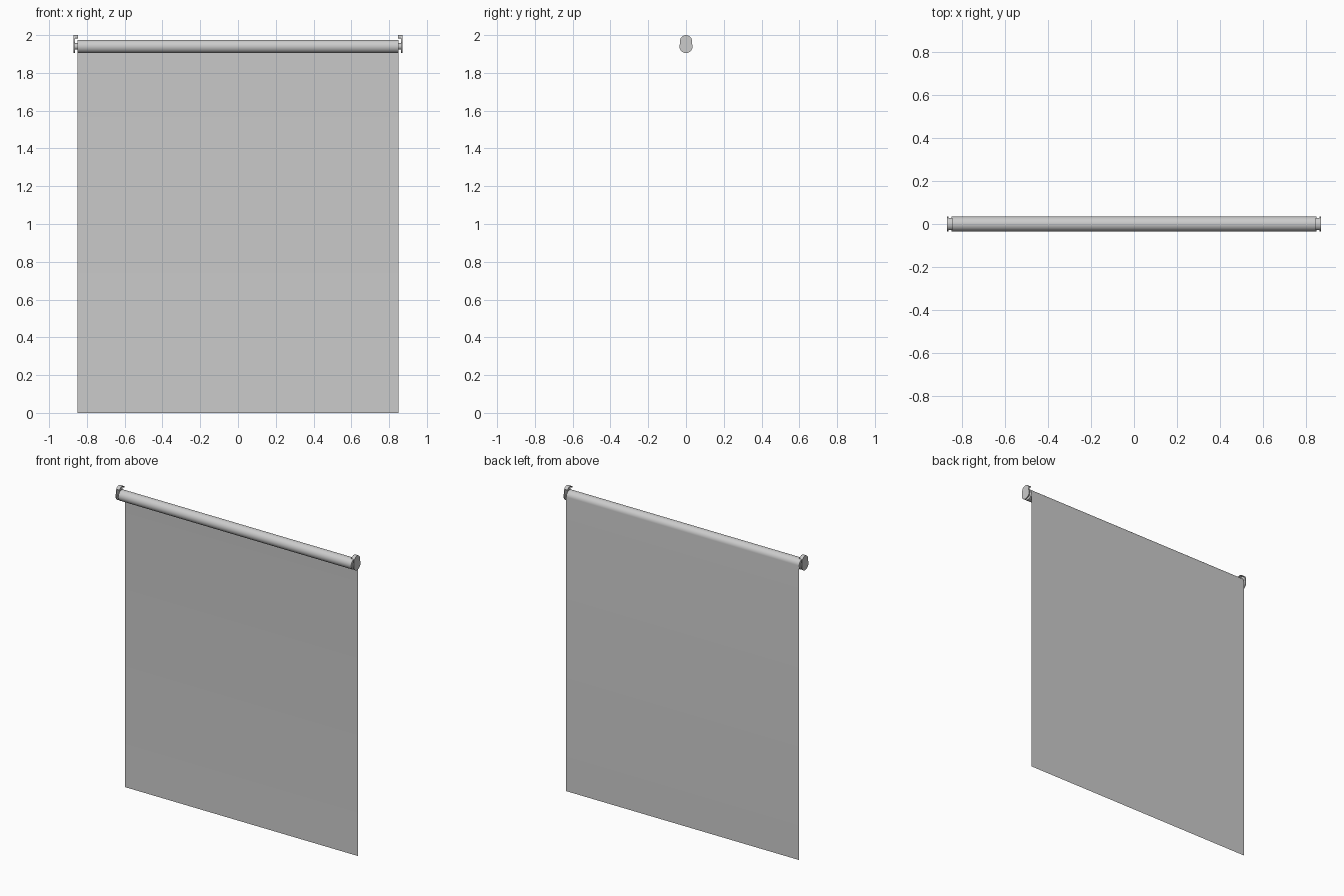
import bpy
import bmesh
from math import radians, cos, sin

if "Cube" in bpy.data.objects:
    bpy.data.objects.remove(bpy.data.objects["Cube"])

ROLL_Z, ROLL_R, HALF_W = 1.94, 0.035, 0.85
TOP_Z, TOP_R = 1.968, 0.032


def arc(cz, r, start, end, steps):
    """Points (y, z) along an arc, angles in degrees."""
    angles = [radians(start + (end - start) * i / steps) for i in range(steps + 1)]
    return [(r * cos(a), cz + r * sin(a)) for a in angles]


def finish(name, bm, recalc=True):
    if recalc:
        bmesh.ops.recalc_face_normals(bm, faces=bm.faces)
    mesh = bpy.data.meshes.new(name)
    bm.to_mesh(mesh)
    bm.free()
    ob = bpy.data.objects.new(name, mesh)
    bpy.context.collection.objects.link(ob)
    bpy.ops.object.select_all(action='DESELECT')
    ob.select_set(True)
    bpy.context.view_layer.objects.active = ob
    bpy.ops.object.shade_smooth_by_angle(angle=radians(35))
    return ob


def prism(name, outline, x0, x1):
    """Closed (y, z) outline extruded along x."""
    bm = bmesh.new()
    a = [bm.verts.new((x0, y, z)) for y, z in outline]
    b = [bm.verts.new((x1, y, z)) for y, z in outline]
    n = len(outline)
    bm.faces.new(a)
    bm.faces.new(b[::-1])
    for i in range(n):
        j = (i + 1) % n
        bm.faces.new((a[i], a[j], b[j], b[i]))
    return finish(name, bm)


def circle(r, n):
    return arc(ROLL_Z, r, 0, 360, n)[:-1]


# Fabric: one thin sheet hanging at the back and wrapped once round the roll
bm = bmesh.new()
profile = [(ROLL_R, 0.0)] + arc(ROLL_Z, ROLL_R, 0, 352, 44)
left = [bm.verts.new((-HALF_W, y, z)) for y, z in profile]
right = [bm.verts.new((HALF_W, y, z)) for y, z in profile]
for i in range(len(profile) - 1):
    bm.faces.new((left[i], left[i + 1], right[i + 1], right[i]))
finish("fabric", bm, recalc=False)

# Rolled core filling the tube
prism("roller_core", circle(ROLL_R - 0.0015, 48), -HALF_W + 0.0005, HALF_W - 0.0005)

# Snowman-shaped end plate and the curved tab over its top
plate = arc(TOP_Z, TOP_R, -19, 199, 24) + arc(ROLL_Z, ROLL_R, 150, 390, 28)[1:-1]
tab = arc(TOP_Z, TOP_R, 30, 150, 16) + arc(TOP_Z, TOP_R - 0.005, 150, 30, 16)

for side, s in (("left", -1), ("right", 1)):
    prism(side + "_bracket_plate", plate, s * 0.864, s * 0.87)
    prism(side + "_bracket_tab", tab, s * 0.846, s * 0.865)
    prism(side + "_pin", circle(0.017, 24), s * 0.849, s * 0.865)
